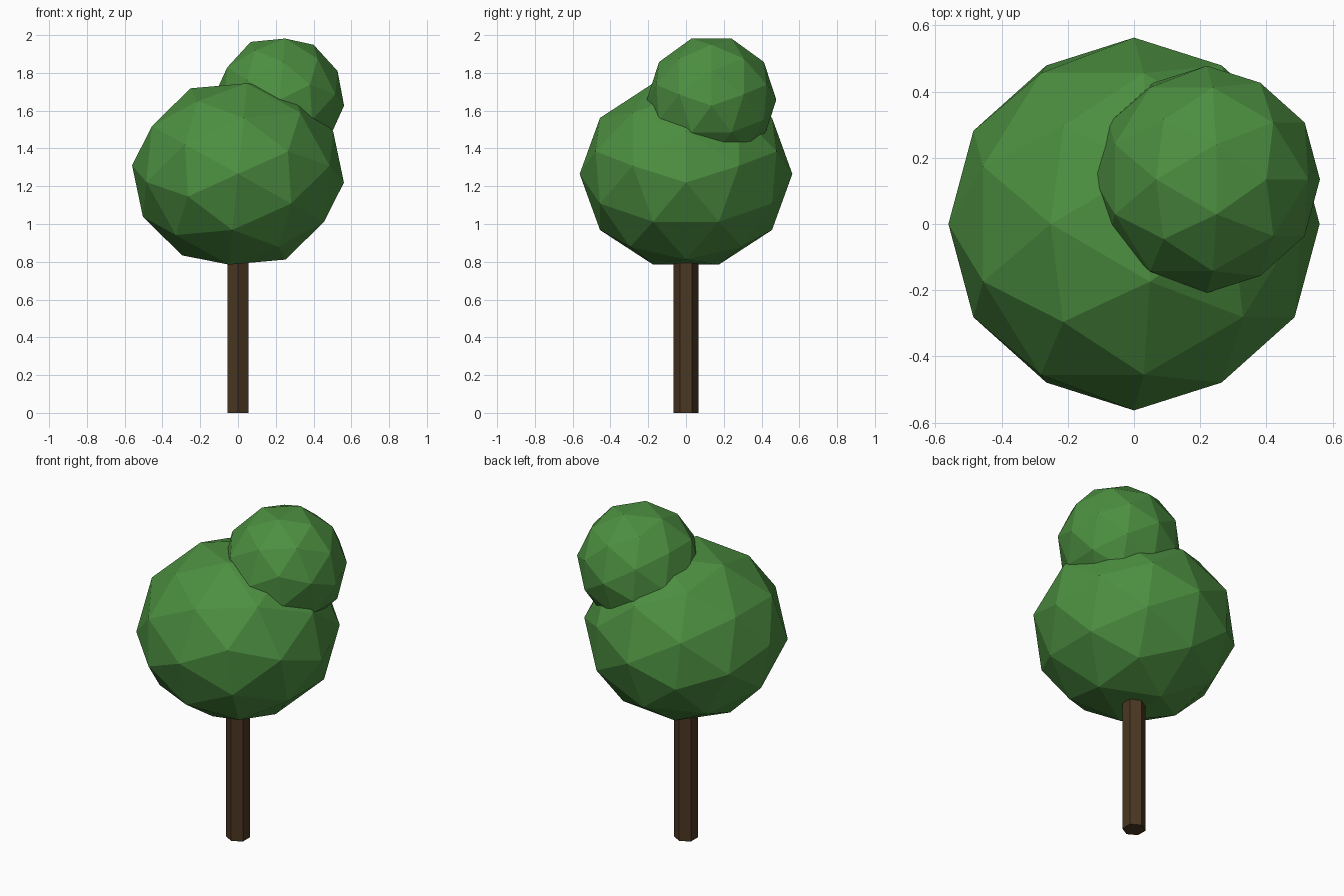
import bpy
import math

cube = bpy.data.objects.get("Cube")
if cube:
    bpy.data.objects.remove(cube, do_unlink=True)


def make_material(name, colour):
    mat = bpy.data.materials.new(name)
    mat.use_nodes = True
    mat.diffuse_color = colour
    bsdf = next(n for n in mat.node_tree.nodes if n.type == "BSDF_PRINCIPLED")
    bsdf.inputs["Base Color"].default_value = colour
    bsdf.inputs["Roughness"].default_value = 0.9
    return mat


leaf_green = make_material("leaf green", (0.073, 0.275, 0.052, 1))
bark_brown = make_material("bark brown", (0.070, 0.038, 0.0155, 1))

# Tilt that brings an edge midpoint of the icosphere onto the z axis
EDGE_UP = math.atan(2) / 2


def foliage(name, centre, radius, squash=1.0):
    """Faceted ball of leaves, optionally flattened in height."""
    bpy.ops.mesh.primitive_ico_sphere_add(
        subdivisions=2, radius=radius, rotation=(0, EDGE_UP, 0))
    ball = bpy.context.object
    ball.name = name
    bpy.ops.object.transform_apply(location=False, rotation=True, scale=False)
    ball.scale.z = squash
    ball.location = centre
    ball.data.materials.append(leaf_green)
    bpy.ops.object.shade_flat()
    return ball


# Trunk: six-sided post with corners at front and back
TRUNK_HEIGHT = 0.9
bpy.ops.mesh.primitive_cylinder_add(
    vertices=6, radius=0.065, depth=TRUNK_HEIGHT, location=(0, 0, TRUNK_HEIGHT / 2))
trunk = bpy.context.object
trunk.name = "trunk"
trunk.data.materials.append(bark_brown)

# Crown: large flattened ball with a smaller one on its back left shoulder
foliage("main_crown", (0, 0, 1.265), 0.563, squash=0.9)
foliage("upper_crown", (0.22, 0.135, 1.657), 0.343)
